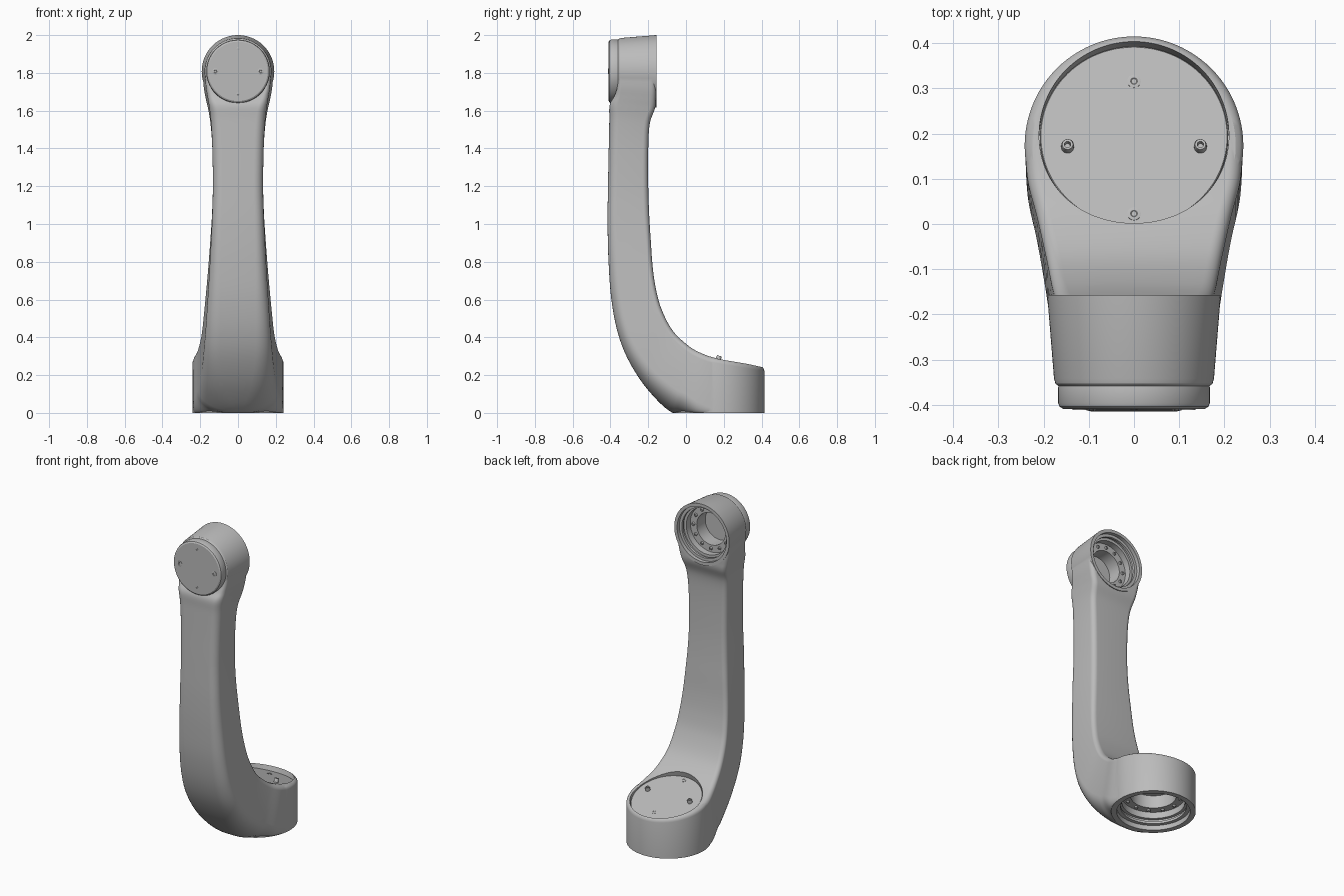
import bpy, bmesh, math
from mathutils import Matrix, Vector

if "Cube" in bpy.data.objects:
    bpy.data.objects.remove(bpy.data.objects["Cube"], do_unlink=True)

grey = bpy.data.materials.new("satin grey")
grey.use_nodes = True
grey.diffuse_color = (0.5, 0.5, 0.5, 1)
grey.node_tree.nodes["Principled BSDF"].inputs["Base Color"].default_value = (0.5, 0.5, 0.5, 1)


def finish(name, bm):
    """Turn a bmesh into a grey object."""
    bmesh.ops.recalc_face_normals(bm, faces=bm.faces)
    mesh = bpy.data.meshes.new(name)
    bm.to_mesh(mesh)
    bm.free()
    mesh.materials.append(grey)
    obj = bpy.data.objects.new(name, mesh)
    bpy.context.collection.objects.link(obj)
    return obj


def skin(bm, rings):
    """Bridge closed rings of points and cap both ends."""
    loops = [[bm.verts.new(p) for p in ring] for ring in rings]
    n = len(loops[0])
    for a, b in zip(loops, loops[1:]):
        for i in range(n):
            j = (i + 1) % n
            bm.faces.new((a[i], a[j], b[j], b[i]))
    bm.faces.new(loops[0][::-1])
    bm.faces.new(loops[-1])


def lathe(name, profile, matrix, sides=96, shear=0.0, shear_from=0.2):
    """Solid of revolution about local z, optionally with a sloping top."""
    bm = bmesh.new()
    turns = [2 * math.pi * i / sides for i in range(sides)]
    skin(bm, [[(r * math.cos(a), r * math.sin(a), h) for a in turns] for r, h in profile])
    for v in bm.verts:
        if v.co.z > shear_from:
            v.co.z -= shear * v.co.y
    bm.transform(matrix)
    return finish(name, bm)


def combine(obj, other, operation):
    """Apply a boolean and discard the second solid."""
    mod = obj.modifiers.new("combine", "BOOLEAN")
    mod.operation, mod.solver, mod.object = operation, "EXACT", other
    depsgraph = bpy.context.evaluated_depsgraph_get()
    mesh = bpy.data.meshes.new_from_object(obj.evaluated_get(depsgraph))
    obj.modifiers.clear()
    obj.data = mesh
    bpy.data.objects.remove(other, do_unlink=True)


def spline(a, b, c, d, t):
    """Catmull-Rom blend between stations b and c."""
    return [0.5 * (2 * q + (r - p) * t + (2 * p - 5 * q + 4 * r - s) * t * t
                   + (3 * q - p - 3 * r + s) * t ** 3) for p, q, r, s in zip(a, b, c, d)]


def section(station):
    """Rounded, slightly tapered rectangle between the outer and inner edges."""
    oy, oz, iy, iz, w, rx, rv, taper = station
    outer = Vector((0, oy, max(oz, 0)))
    inner = Vector((0, iy, iz))
    depth = (inner - outer).length
    across = (inner - outer).normalized()
    ri = 0.03
    corners = [(w - rx, rv, rx, rv, -90), (w - ri, depth - ri, ri, ri, 0),
               (ri - w, depth - ri, ri, ri, 90), (rx - w, rv, rx, rv, 180)]
    ring = []
    for cx, cv, ru, rw, start in corners:
        for k in range(11):
            a = math.radians(start + 90 * k / 10)
            v = cv + rw * math.sin(a)
            x = (cx + ru * math.cos(a)) * (1 - taper * (1 - v / depth))
            ring.append(outer + across * v + Vector((x, 0, 0)))
    return ring


# frames for the two joints and the tilted lower cover
BASE = Matrix.Translation((0, 0.173, 0))
HEAD = Matrix.Translation((0, 0, 1.808)) @ Matrix.Rotation(math.pi / 2, 4, "X")
COVER = Matrix.Translation((0, 0.194, 0.274)) @ Matrix.Rotation(-math.atan(0.3), 4, "X")

# arm stations: outer y, z, inner y, z, half width, outer corner width, depth, taper
stations = [
    (.175, 0, .175, .285, .241, .004, .01, 0),
    (.05, 0, .1, .308, .235, .035, .06, 0),
    (-.07, 0, .02, .35, .214, .18, .12, 0),
    (-.2, .12, -.07, .435, .193, .13, .1, 0),
    (-.3, .27, -.13, .55, .18, .09, .08, 0),
    (-.36, .42, -.16, .66, .169, .075, .07, 0),
    (-.395, .6, -.177, .78, .158, .065, .065, 0),
    (-.41, .8, -.187, .92, .147, .055, .06, 0),
    (-.415, 1, -.195, 1.05, .138, .05, .05, 0),
    (-.413, 1.2, -.2, 1.2, .133, .05, .05, 0),
    (-.409, 1.4, -.2, 1.4, .136, .05, .05, 0),
    (-.406, 1.55, -.192, 1.53, .146, .05, .05, .02),
    (-.404, 1.63, -.165, 1.61, .16, .045, .045, .05),
    (-.378, 1.68, -.16, 1.66, .172, .03, .03, .07),
    (-.363, 1.73, -.158, 1.72, .183, .02, .02, .08),
    (-.355, 1.81, -.158, 1.81, .19, .015, .015, .085),
]
padded = [stations[0]] + stations + [stations[-1]]
rings = []
for group in zip(padded, padded[1:], padded[2:], padded[3:]):
    rings += [section(spline(*group, k / 6)) for k in range(6)]
rings.append(section(stations[-1]))
bm = bmesh.new()
skin(bm, rings)
arm = finish("arm_body", bm)

# joint housings merged into the arm
combine(arm, lathe("base_housing", [(.242, 0), (.242, .262), (.24, .271), (.235, .279),
                                    (.225, .285)], BASE, shear=0.17), "UNION")
combine(arm, lathe("head_housing", [(.192, .157), (.177, .342), (.174, .353), (.166, .36)],
                   HEAD), "UNION")

# stepped bores and the recess for the lower cover
combine(arm, lathe("base_bore", [(.21, -.01), (.21, .03), (.188, .03), (.188, .045), (.198, .045),
                                 (.198, .06), (.18, .06), (.18, .1), (.13, .1), (.13, .18)],
                   BASE), "DIFFERENCE")
combine(arm, lathe("head_bore", [(.172, .15), (.172, .18), (.155, .18), (.155, .195), (.162, .195),
                                 (.162, .21), (.145, .21), (.145, .25), (.1, .25), (.1, .335)],
                   HEAD), "DIFFERENCE")
combine(arm, lathe("cover_recess", [(.21, -.025), (.21, .2)], COVER), "DIFFERENCE")

# covers
parts = [arm]
parts.append(lathe("lower_cover", [(.208, -.027), (.208, -.002), (.206, 0)], COVER))
parts.append(lathe("upper_cover", [(.163, .34), (.168, .362), (.168, .396), (.165, .404),
                                   (.157, .409)], HEAD))


def screw(name, frame, x, y, h, radius, rise):
    """Socket screw: a short pin with a dished centre."""
    profile = [(radius, -.01), (radius, rise * .7), (radius * .85, rise),
               (radius * .5, rise), (radius * .4, rise * .4)]
    parts.append(lathe(name, profile, frame @ Matrix.Translation((x, y, h)), sides=20))


# cover screws
for side, label in ((1, "left"), (-1, "right")):
    screw("lower_screw_" + label, COVER, side * .147, -.025, 0, .014, .022)
    screw("upper_screw_" + label, HEAD, side * .12, 0, .409, .016, .003)
for side, label in ((1, "first"), (-1, "second")):
    screw("lower_pin_" + label, COVER, 0, -.026 + side * .153, 0, .015, .002)
    screw("upper_pin_" + label, HEAD, 0, side * .12, .409, .008, .002)

# rings of bolts on the ledges inside the bores
flip = Matrix.Rotation(math.pi, 4, "X")
for name, frame, radius, ledge in (("head_bolt", HEAD, .122, .25), ("base_bolt", BASE, .155, .1)):
    for i in range(12):
        a = math.tau * i / 12
        screw(f"{name}_{i + 1}", frame @ flip, radius * math.cos(a), radius * math.sin(a),
              -ledge, .01, .009)

# smooth shading with crisp edges
bpy.ops.object.select_all(action="DESELECT")
for part in parts:
    part.select_set(True)
bpy.context.view_layer.objects.active = arm
bpy.ops.object.shade_smooth_by_angle(angle=math.radians(30))
